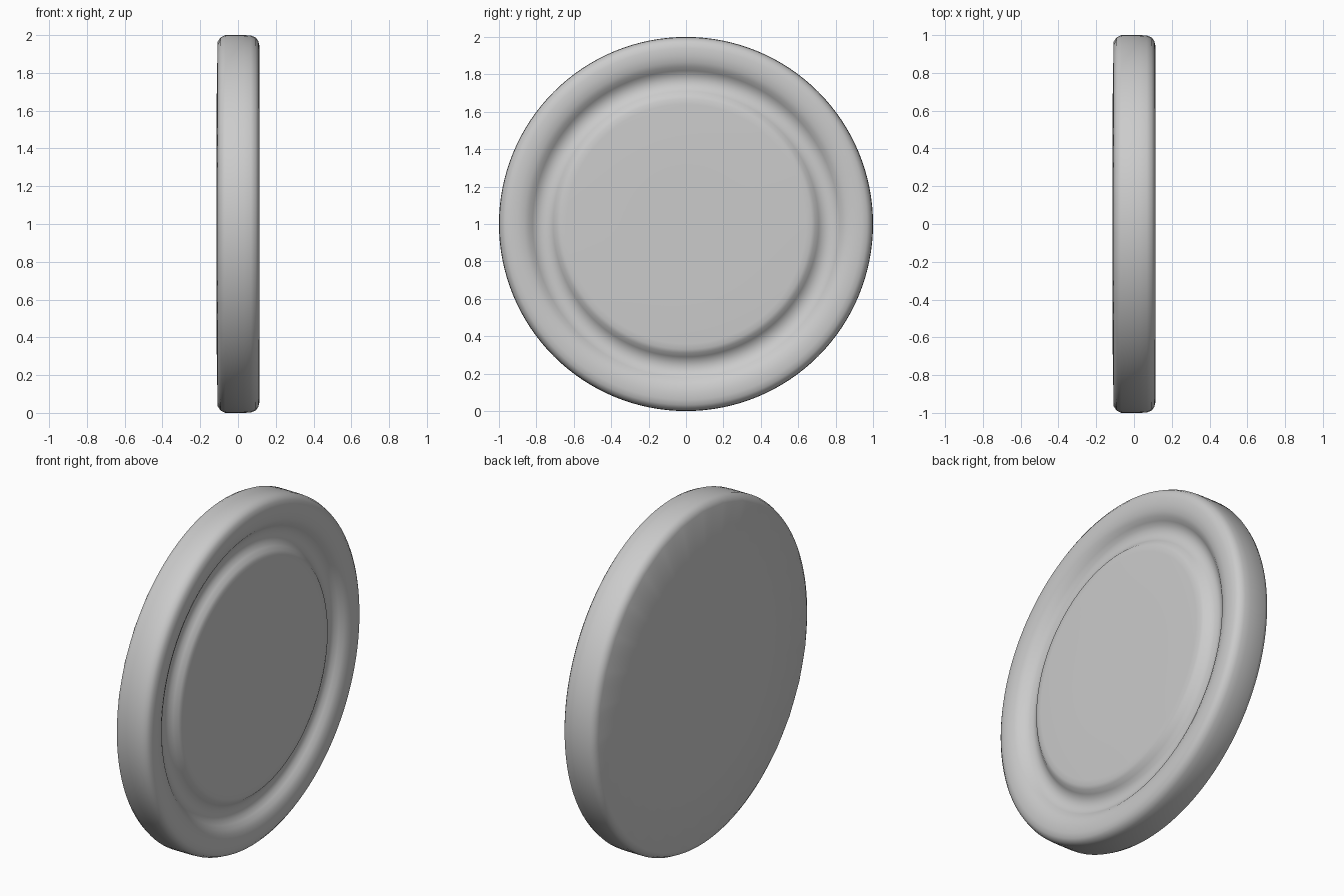
import bpy, bmesh, math

if "Cube" in bpy.data.objects:
    bpy.data.objects.remove(bpy.data.objects["Cube"])

SEG, BACK_SIDES = 128, 32

# half cross-section (x, radius), front centre -> groove -> rim -> back
profile = [
    (0.107, 0.30), (0.107, 0.64), (0.105, 0.67), (0.097, 0.69), (0.078, 0.71),
    (0.062, 0.73), (0.054, 0.765), (0.062, 0.80), (0.078, 0.82), (0.095, 0.84),
    (0.107, 0.865), (0.114, 0.90), (0.114, 0.94), (0.108, 0.968), (0.094, 0.987),
    (0.068, 0.998), (0.03, 1.0), (-0.068, 1.0), (-0.092, 0.988), (-0.108, 0.965),
    (-0.114, 0.60),
]


def facet(angle):
    # radius factor of a regular polygon, for the coarse back edge
    step = 2 * math.pi / BACK_SIDES
    return math.cos(step / 2) / math.cos(angle % step - step / 2)


bm = bmesh.new()
rings = []
for i, (x, r) in enumerate(profile):
    coarse = i >= len(profile) - 2
    ring = []
    for k in range(SEG):
        a = 2 * math.pi * k / SEG
        rr = r * (facet(a) if coarse else 1)
        ring.append(bm.verts.new((x, rr * math.cos(a), 1 + rr * math.sin(a))))
    rings.append(ring)
for a, b in zip(rings, rings[1:]):
    for k in range(SEG):
        n = (k + 1) % SEG
        bm.faces.new((a[k], a[n], b[n], b[k]))
# front and back centre caps
bm.faces.new(rings[0])
bm.faces.new(rings[-1])
bmesh.ops.recalc_face_normals(bm, faces=bm.faces)

mesh = bpy.data.meshes.new("grooved_disc")
bm.to_mesh(mesh)
bm.free()
disc = bpy.data.objects.new("grooved_disc", mesh)
bpy.context.collection.objects.link(disc)
bpy.context.view_layer.objects.active = disc
disc.select_set(True)
bpy.ops.object.shade_smooth_by_angle(angle=math.radians(40))
